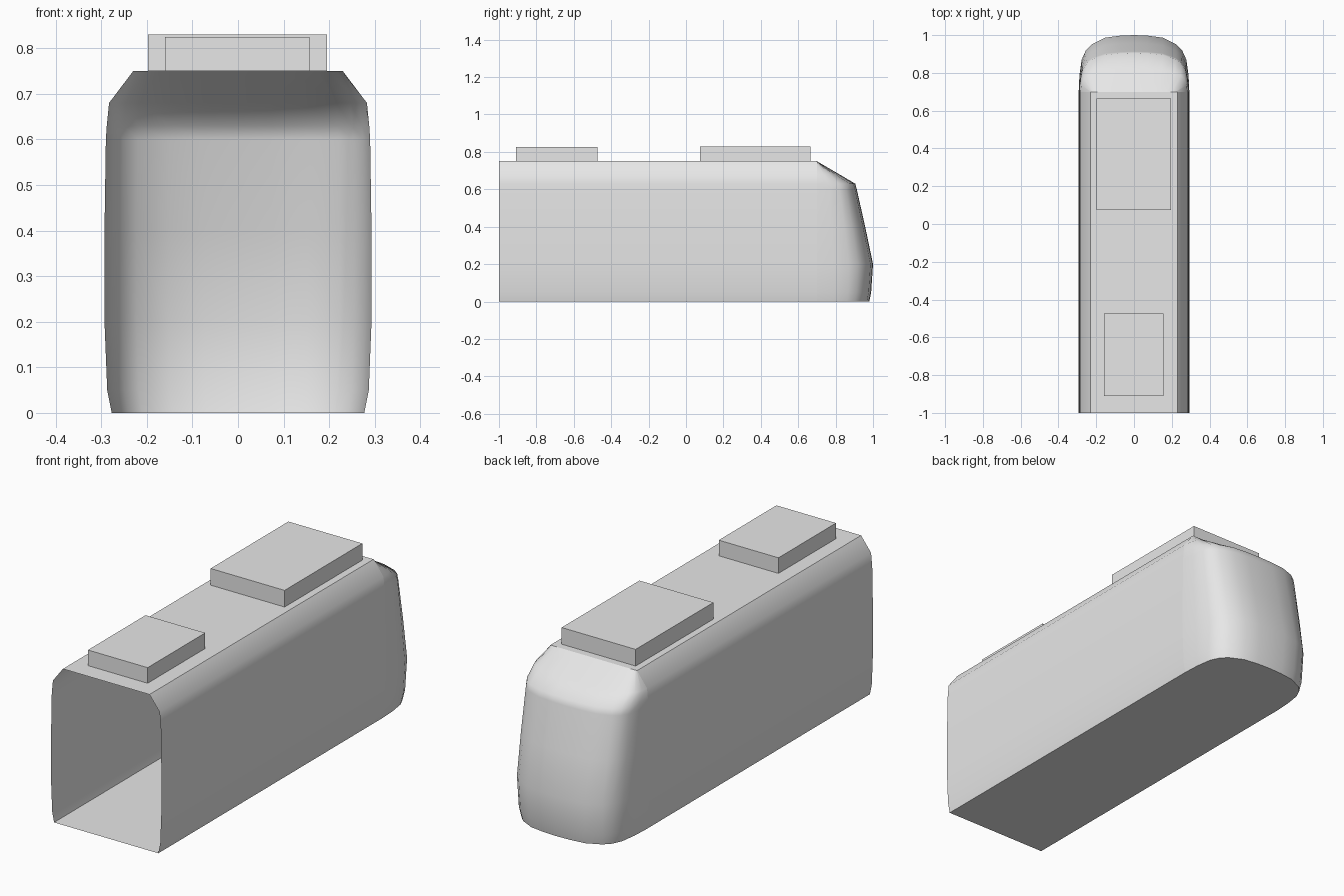
import bpy, bmesh, math

cube = bpy.data.objects.get("Cube")
if cube:
    bpy.data.objects.remove(cube, do_unlink=True)

grey = bpy.data.materials.new("plain_grey")
grey.use_nodes = True
colour = (0.8, 0.8, 0.8, 1)
grey.diffuse_color = colour
grey.node_tree.nodes["Principled BSDF"].inputs["Base Color"].default_value = colour

SEAM = 0.70   # where the straight shell meets the rounded end
BACK = -1.0

# height, half width and depth of the rounded end beyond the seam
LEVELS = [(0, 0.277, 0.28), (0.05, 0.287, 0.29), (0.2, 0.293, 0.30),
          (0.4, 0.293, 0.258), (0.6, 0.29, 0.213), (0.63, 0.288, 0.205),
          (0.68, 0.283, 0.12), (0.75, 0.23, 0)]

# rounded end in plan: fraction of half width, fraction of depth
PLAN = [(1, 0), (0.985, 0.3), (0.945, 0.57), (0.87, 0.73), (0.76, 0.84),
        (0.52, 0.955), (0.25, 0.99), (0, 1)]


def finish(name, bm, angle=None):
    bmesh.ops.recalc_face_normals(bm, faces=bm.faces)
    mesh = bpy.data.meshes.new(name)
    bm.to_mesh(mesh)
    bm.free()
    mesh.materials.append(grey)
    obj = bpy.data.objects.new(name, mesh)
    bpy.context.collection.objects.link(obj)
    if angle:
        bpy.ops.object.select_all(action='DESELECT')
        obj.select_set(True)
        bpy.context.view_layer.objects.active = obj
        bpy.ops.object.shade_smooth_by_angle(angle=math.radians(angle))
    return obj


# Straight shell: tube with an open front
bm = bmesh.new()
outline = [(w, z) for z, w, d in LEVELS]
outline += [(-w, z) for w, z in reversed(outline)]
front = [bm.verts.new((x, BACK, z)) for x, z in outline]
rear = [bm.verts.new((x, SEAM, z)) for x, z in outline]
for i in range(len(outline)):
    j = (i + 1) % len(outline)
    bm.faces.new((front[i], front[j], rear[j], rear[i]))
finish("main_shell", bm, 50)

# Rounded end: stacked plan curves, closed underneath and open to the shell
bm = bmesh.new()
plan = PLAN + [(-x, y) for x, y in reversed(PLAN[:-1])]
rings = [[bm.verts.new((x * w, SEAM + y * d, z)) for x, y in plan]
         for z, w, d in LEVELS]
for low, high in zip(rings, rings[1:]):
    for i in range(len(plan) - 1):
        bm.faces.new((low[i], low[i + 1], high[i + 1], high[i]))
bm.faces.new(rings[0])
finish("rounded_end", bm, 50)


# Roof boxes, open where they rest on the roof
def roof_box(name, x0, x1, y0, y1, top):
    bm = bmesh.new()
    bmesh.ops.create_cube(bm, size=1)
    for v in bm.verts:
        v.co = (x1 if v.co.x > 0 else x0, y1 if v.co.y > 0 else y0,
                top if v.co.z > 0 else 0.75)
    base = [f for f in bm.faces if f.calc_center_median().z < 0.751]
    bmesh.ops.delete(bm, geom=base, context='FACES_ONLY')
    finish(name, bm)


roof_box("front_roof_box", -0.16, 0.157, -0.91, -0.473, 0.825)
roof_box("rear_roof_box", -0.198, 0.195, 0.075, 0.665, 0.83)
